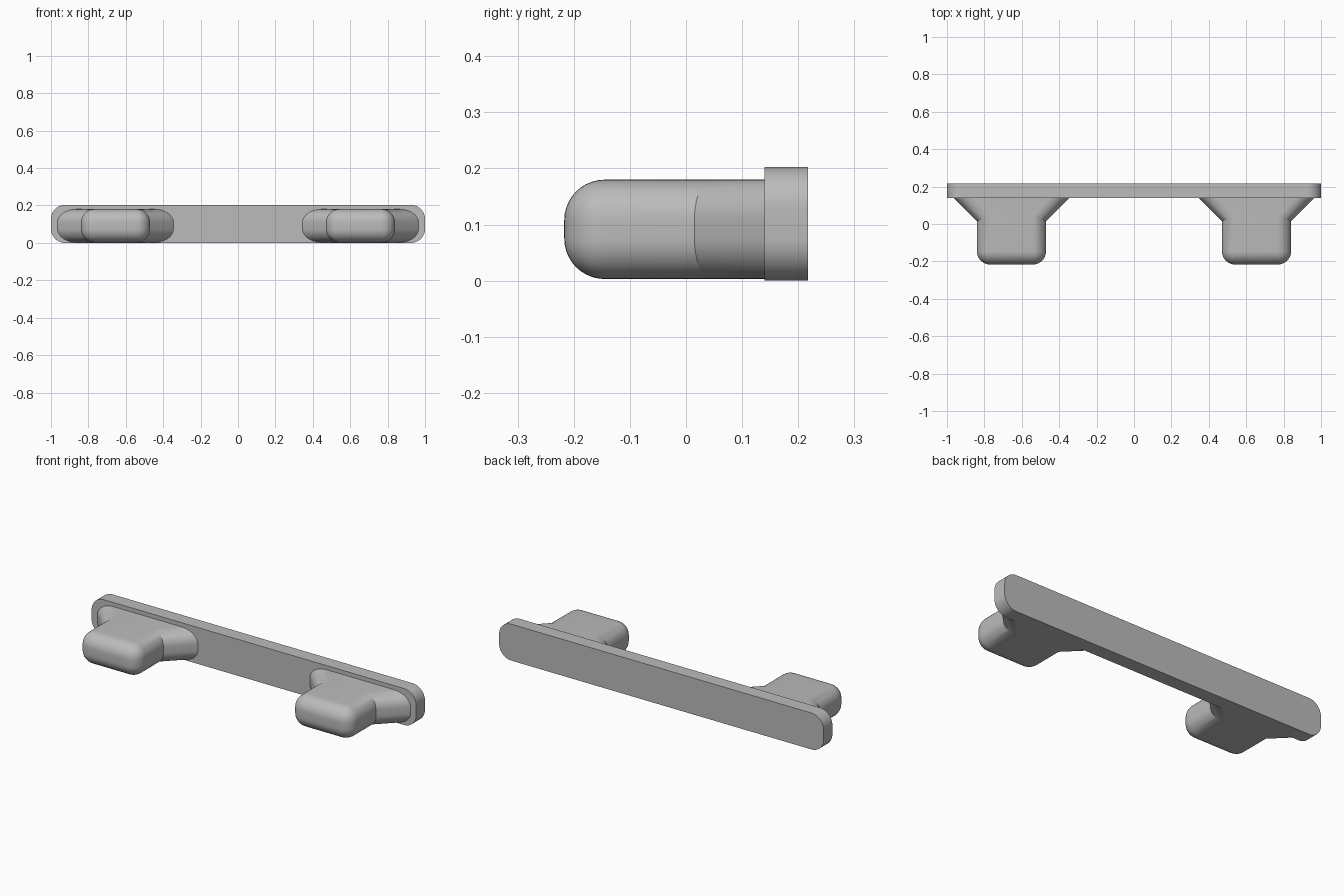
import bpy
import bmesh

old = bpy.data.objects.get("Cube")
if old:
    bpy.data.objects.remove(old, do_unlink=True)

grey = bpy.data.materials.new("plain grey")
grey.use_nodes = True
colour = (0.5, 0.5, 0.5, 1)
grey.diffuse_color = colour
grey.node_tree.nodes["Principled BSDF"].inputs["Base Color"].default_value = colour


def rounded_prism(name, outline, direction, radius, segments, pick):
    """Extrude an outline and round the edges chosen by pick(edge)."""
    bm = bmesh.new()
    face = bm.faces.new([bm.verts.new(p) for p in outline])
    moved = bmesh.ops.extrude_face_region(bm, geom=[face])["geom"]
    bmesh.ops.translate(bm, vec=direction,
                        verts=[v for v in moved if isinstance(v, bmesh.types.BMVert)])
    bmesh.ops.recalc_face_normals(bm, faces=bm.faces)
    bmesh.ops.bevel(bm, geom=[e for e in bm.edges if pick(e)], offset=radius,
                    offset_type='OFFSET', segments=segments, profile=0.5,
                    affect='EDGES', clamp_overlap=False)
    bmesh.ops.recalc_face_normals(bm, faces=bm.faces)
    mesh = bpy.data.meshes.new(name)
    bm.to_mesh(mesh)
    bm.free()
    mesh.materials.append(grey)
    obj = bpy.data.objects.new(name, mesh)
    bpy.context.collection.objects.link(obj)
    bpy.ops.object.select_all(action='DESELECT')
    obj.select_set(True)
    bpy.context.view_layer.objects.active = obj
    bpy.ops.object.shade_smooth_by_angle(angle=0.5)
    return obj


# Long back plate with rounded ends
FRONT, BACK, TOP = 0.14, 0.217, 0.203
rounded_prism("back_plate",
              [(-1, FRONT, 0), (1, FRONT, 0), (1, FRONT, TOP), (-1, FRONT, TOP)],
              (0, BACK - FRONT, 0), 0.075, 12,
              lambda e: abs(e.verts[0].co.y - e.verts[1].co.y) > 0.01)

# Pegs: a rounded block that flares out at 45 degrees into the plate
ROOT, NECK, TIP = 0.15, 0.015, -0.217
half_plan = [(0.185, TIP), (0.185, NECK), (0.185 + ROOT - NECK, ROOT)]


def peg_edge(e):
    a, b = (v.co for v in e.verts)
    on_root = min(a.y, b.y) > ROOT - 0.01
    neck_corner = abs(a.y - NECK) < 0.01 and abs(b.y - NECK) < 0.01
    return not (on_root or neck_corner)


for side, x in (("left", 0.655), ("right", -0.655)):
    plan = half_plan + [(-px, py) for px, py in reversed(half_plan)]
    rounded_prism(side + "_peg", [(x + px, py, 0.003) for px, py in plan],
                  (0, 0, 0.177), 0.072, 10, peg_edge)
